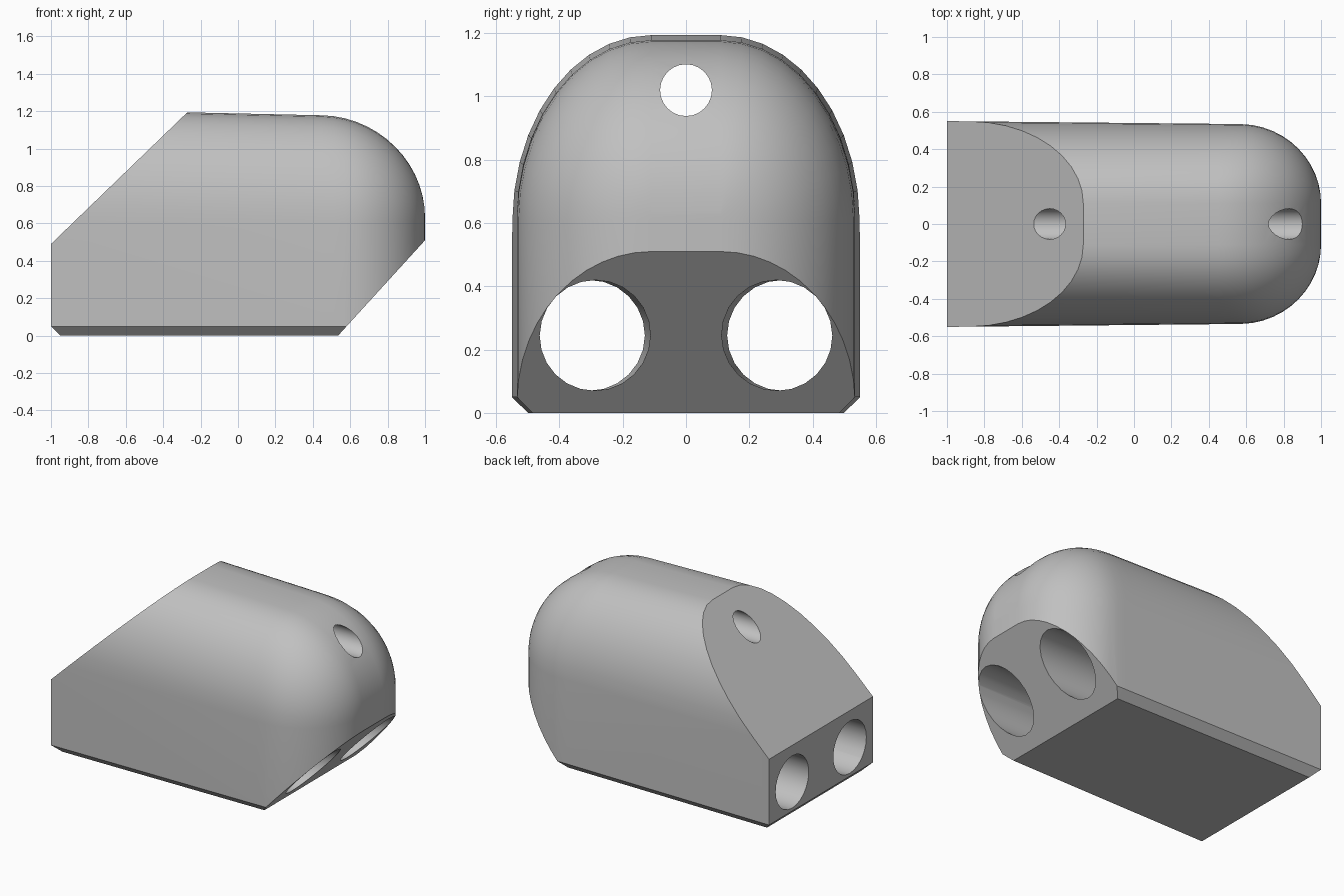
import bpy, bmesh
from math import sin, cos, pi, sqrt, radians
from mathutils import Vector, Matrix

cube = bpy.data.objects.get("Cube")
if cube:
    bpy.data.objects.remove(cube, do_unlink=True)

grey = bpy.data.materials.new("plain grey")
grey.use_nodes = True
colour = (0.53, 0.53, 0.53, 1)
grey.diffuse_color = colour
grey.node_tree.nodes["Principled BSDF"].inputs["Base Color"].default_value = colour


def make_object(name, bm):
    bmesh.ops.recalc_face_normals(bm, faces=bm.faces)
    mesh = bpy.data.meshes.new(name)
    bm.to_mesh(mesh)
    bm.free()
    mesh.materials.append(grey)
    obj = bpy.data.objects.new(name, mesh)
    bpy.context.collection.objects.link(obj)
    return obj


FLAT, SPRING, CHAMFER, STEPS = 0.11, 0.61, 0.05, 10


def fall_off(x, start):
    """Quarter-round drop from 1 at start to 0 at the nose."""
    t = max(0, (x - start) / (1 - start))
    return sqrt(max(0, 1 - t * t))


def section(bm, x):
    """Arched cross-section with a chamfered foot."""
    taper = (x + 1) * 0.01
    width = FLAT + (0.55 - taper - FLAT) * fall_off(x, 0.57)
    top = SPRING + 0.02 + (1.19 - SPRING - 2.2 * taper) * fall_off(x, 0.45)
    half = [(width - CHAMFER, 0), (width, CHAMFER)]
    for i in range(STEPS + 1):
        a = i / STEPS * pi / 2
        half.append((FLAT + (width - FLAT) * cos(a), SPRING + (top - SPRING) * sin(a)))
    outline = half + [(-y, z) for y, z in reversed(half)]
    return [bm.verts.new((x, y, z)) for y, z in outline]


# Body: sections lofted along x, closing into a rounded nose
bm = bmesh.new()
stations = [-1] + [0.45 + 0.55 * sin(i / 14 * pi / 2) for i in range(15)]
rings = [section(bm, x) for x in stations]
for a, b in zip(rings, rings[1:]):
    for i in range(len(a)):
        j = (i + 1) % len(a)
        bm.faces.new((a[i], a[j], b[j], b[i]))
bm.faces.new(rings[0])
bm.faces.new(rings[-1])
bmesh.ops.recalc_face_normals(bm, faces=bm.faces)


def slice_off(bm, p, q, outward):
    """Cut along the line p-q in the side profile and cap the opening."""
    normal = Vector((q[1] - p[1], 0, p[0] - q[0])).normalized()
    if normal.dot(Vector(outward)) < 0:
        normal.negate()
    cut = bmesh.ops.bisect_plane(bm, geom=bm.verts[:] + bm.edges[:] + bm.faces[:],
                                 plane_co=(p[0], 0, p[1]), plane_no=normal, clear_outer=True)
    edges = [e for e in cut["geom_cut"] if isinstance(e, bmesh.types.BMEdge)]
    bmesh.ops.contextual_create(bm, geom=edges)


# Sloped rear, undercut nose and rear foot chamfer
slice_off(bm, (-1, 0.49), (-0.27, 1.195), (-1, 0, 1))
slice_off(bm, (0.535, 0), (1, 0.51), (1, 0, -1))
slice_off(bm, (-1, 0.05), (-0.95, 0), (-1, 0, -1))
body = make_object("body", bm)


def bore(name, start, end, radius, sides):
    """Drill a round hole through the body."""
    start, end = Vector(start), Vector(end)
    axis = end - start
    place = Matrix.Translation((start + end) / 2) @ axis.to_track_quat("Z", "Y").to_matrix().to_4x4()
    bm = bmesh.new()
    bmesh.ops.create_cone(bm, cap_ends=True, segments=sides, radius1=radius, radius2=radius,
                          depth=axis.length, matrix=place)
    cutter = make_object(name, bm)
    cutter.hide_render = True
    mod = body.modifiers.new(name, "BOOLEAN")
    mod.operation, mod.solver, mod.object = "DIFFERENCE", "EXACT", cutter
    bpy.context.view_layer.objects.active = body
    bpy.ops.object.modifier_apply(modifier=name)
    bpy.data.objects.remove(cutter, do_unlink=True)


# Two slightly splayed lower bores and one small upper bore
for side, name in ((1, "back_bore"), (-1, "front_bore")):
    bore(name, (-1.2, side * 0.307, 0.245), (1.2, side * 0.283, 0.245), 0.175, 24)
bore("upper_bore", (-1.2, 0, 1.02), (1.2, 0, 1.02), 0.082, 24)

bpy.ops.object.select_all(action="DESELECT")
body.select_set(True)
bpy.context.view_layer.objects.active = body
bpy.ops.object.shade_smooth_by_angle(angle=radians(30))
